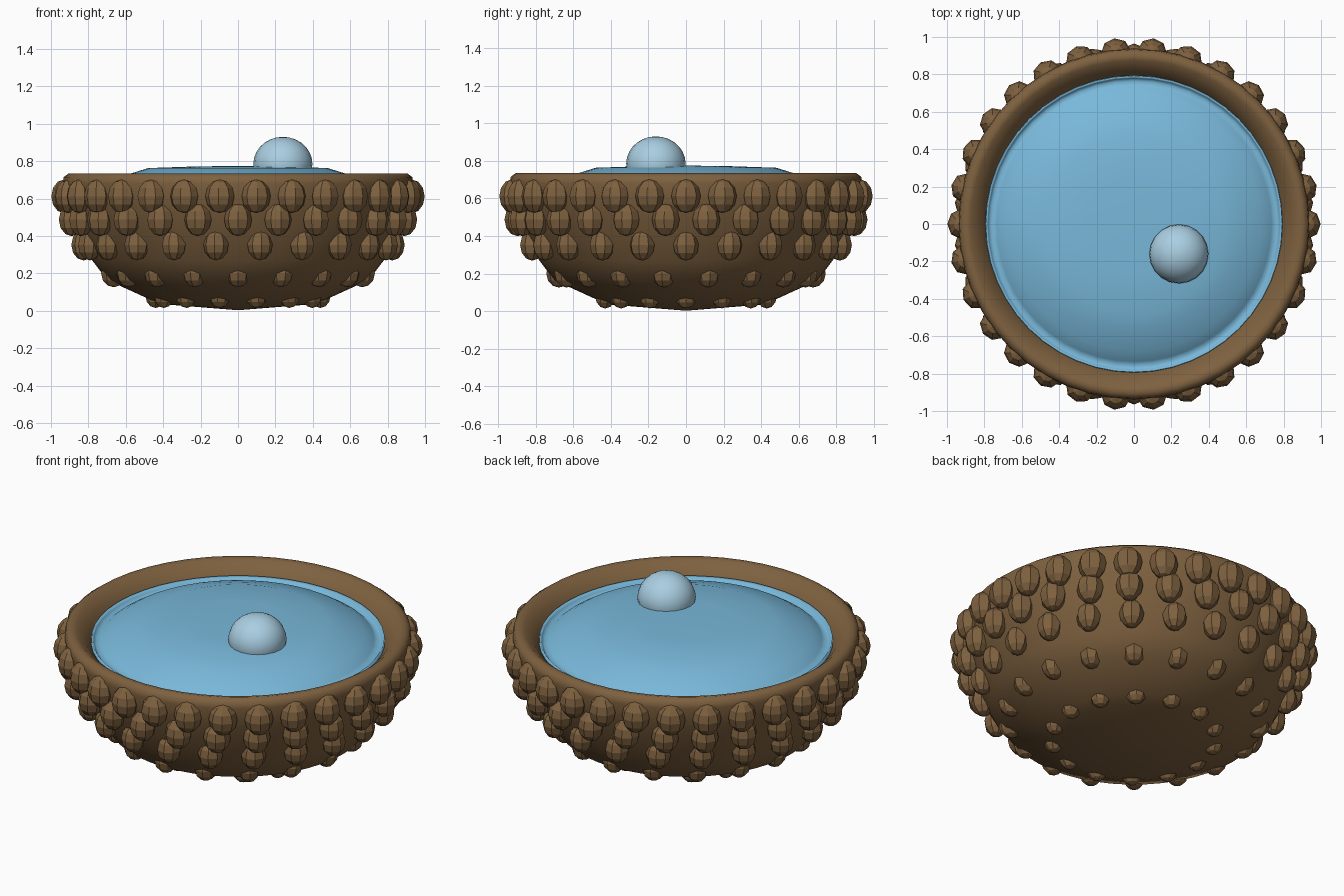
import bpy, bmesh, math
from mathutils import Matrix

if "Cube" in bpy.data.objects:
    bpy.data.objects.remove(bpy.data.objects["Cube"])


def material(name, color):
    m = bpy.data.materials.new(name)
    m.diffuse_color = (*color, 1)
    m.use_nodes = True
    m.node_tree.nodes["Principled BSDF"].inputs["Base Color"].default_value = m.diffuse_color
    return m


BROWN = material("cap brown", (0.21, 0.12, 0.05))
WATER = material("water blue", (0.19, 0.48, 0.70))
DROP = material("pale droplet blue", (0.40, 0.62, 0.76))


def finish(name, bm, mat, smooth=True):
    bmesh.ops.recalc_face_normals(bm, faces=bm.faces)
    for f in bm.faces:
        f.smooth = smooth
    mesh = bpy.data.meshes.new(name)
    bm.to_mesh(mesh)
    bm.free()
    mesh.materials.append(mat)
    obj = bpy.data.objects.new(name, mesh)
    bpy.context.collection.objects.link(obj)
    return obj


def lathe(name, profile, mat, steps=48):
    """Spin an (r, z) profile that starts and ends on the axis."""
    bm = bmesh.new()
    verts = [bm.verts.new((r, 0, z)) for r, z in profile]
    edges = [bm.edges.new(p) for p in zip(verts, verts[1:])]
    bmesh.ops.spin(bm, geom=verts + edges, cent=(0, 0, 0), axis=(0, 0, 1),
                   angle=math.tau, steps=steps, use_merge=True)
    bmesh.ops.remove_doubles(bm, verts=bm.verts, dist=1e-4)
    return finish(name, bm, mat)


# bowl: outer wall, rounded rim, inner wall and hidden floor
lathe("bowl", [(0, 0.003), (0.40, 0.035), (0.47, 0.06), (0.70, 0.165), (0.78, 0.27),
               (0.86, 0.42), (0.91, 0.56), (0.938, 0.68), (0.932, 0.715),
               (0.905, 0.735), (0.875, 0.728), (0.83, 0.69), (0.79, 0.64),
               (0.76, 0.55), (0.6, 0.3), (0, 0.15)], BROWN)

# water: shallow dome with a small raised lip against the wall
lathe("water", [(0, 0.775), (0.25, 0.771), (0.48, 0.763), (0.57, 0.735),
                (0.68, 0.695), (0.735, 0.66), (0.765, 0.635), (0.78, 0.655),
                (0.792, 0.67), (0.795, 0.64), (0.76, 0.58), (0, 0.56)], WATER)

# scales: five rows of knobs, alternate rows shifted half a step
# (count, ring radius, height, half depth, half width, half height)
rows = [(30, 0.93, 0.612, 0.068, 0.078, 0.09),
        (26, 0.895, 0.487, 0.070, 0.074, 0.088),
        (22, 0.825, 0.352, 0.066, 0.068, 0.083),
        (18, 0.675, 0.20, 0.068, 0.064, 0.074),
        (14, 0.440, 0.08, 0.055, 0.058, 0.065)]
for i, (n, ring, z, d, w, h) in enumerate(rows):
    bm = bmesh.new()
    for k in range(n):
        a = math.tau * (k + 0.5 * (i % 2)) / n
        mat = (Matrix.Rotation(a, 4, 'Z') @ Matrix.Translation((ring, 0, z))
               @ Matrix.Diagonal((d, w, h, 1)))
        bmesh.ops.create_uvsphere(bm, u_segments=8, v_segments=6, radius=1, matrix=mat)
    finish(f"scale_row_{i + 1}", bm, BROWN, smooth=False)

# droplet resting in the water
bm = bmesh.new()
bmesh.ops.create_uvsphere(
    bm, u_segments=20, v_segments=14, radius=1,
    matrix=Matrix.Translation((0.24, -0.16, 0.785)) @ Matrix.Diagonal((0.158, 0.158, 0.145, 1)))
finish("droplet", bm, DROP)
